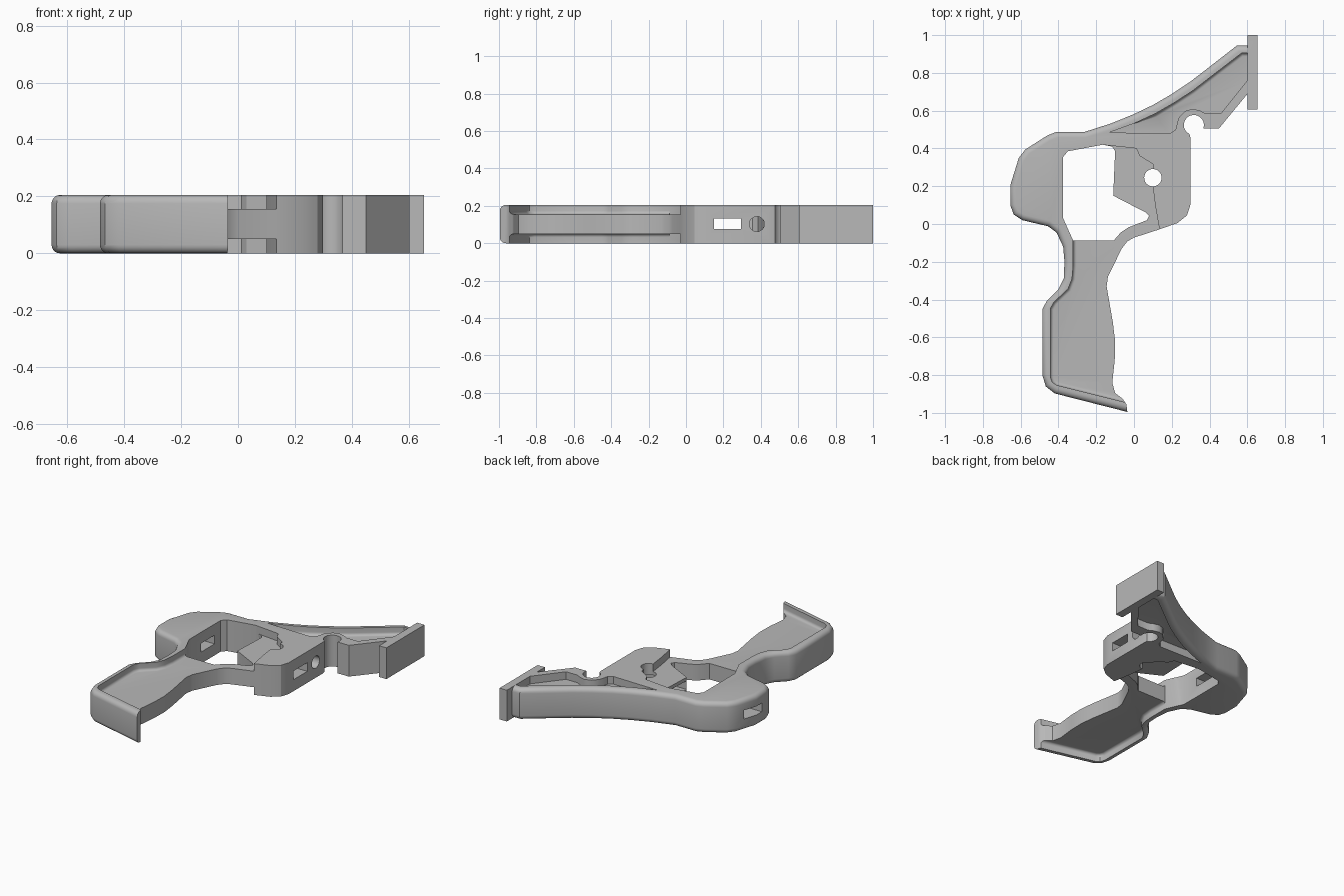
import bpy, bmesh, math
from mathutils import Matrix

if "Cube" in bpy.data.objects:
    bpy.data.objects.remove(bpy.data.objects["Cube"])

H = 0.205            # overall thickness
LO, HI = 0.05, 0.155  # faces of the thin web

grey = bpy.data.materials.new("plain grey")
grey.diffuse_color = (0.48, 0.48, 0.48, 1)
grey.use_nodes = True
grey.node_tree.nodes["Principled BSDF"].inputs["Base Color"].default_value = grey.diffuse_color


def finish(name, bm):
    bmesh.ops.recalc_face_normals(bm, faces=bm.faces)
    me = bpy.data.meshes.new(name)
    bm.to_mesh(me)
    bm.free()
    ob = bpy.data.objects.new(name, me)
    bpy.context.collection.objects.link(ob)
    me.materials.append(grey)
    return ob


def prism(name, pts, z0, z1, chain=0, radius=0.0, round_z=()):
    """Extruded outline; the first `chain` edges are rounded at heights round_z."""
    bm = bmesh.new()
    low = [bm.verts.new((x, y, z0)) for x, y in pts]
    top = [bm.verts.new((x, y, z1)) for x, y in pts]
    n = len(pts)
    bm.faces.new(low[::-1])
    bm.faces.new(top)
    for i in range(n):
        j = (i + 1) % n
        bm.faces.new((low[i], low[j], top[j], top[i]))
    bmesh.ops.recalc_face_normals(bm, faces=bm.faces)
    edges = []
    for z in round_z:
        ring = low if z == z0 else top
        edges += [bm.edges.get((ring[i], ring[i + 1])) for i in range(chain)]
    if edges:
        bmesh.ops.bevel(bm, geom=edges, offset=radius, segments=5,
                        profile=0.5, affect='EDGES', clamp_overlap=False)
    return finish(name, bm)


def rod(name, r, length, loc, axis):
    bm = bmesh.new()
    m = Matrix.Translation(loc)
    if axis == 'X':
        m = m @ Matrix.Rotation(math.pi / 2, 4, 'Y')
    bmesh.ops.create_cone(bm, cap_ends=True, segments=32, radius1=r,
                          radius2=r, depth=length, matrix=m)
    return finish(name, bm)


def combine(ob, other, op):
    mod = ob.modifiers.new(op, 'BOOLEAN')
    mod.operation, mod.object, mod.solver = op, other, 'EXACT'
    bpy.context.view_layer.objects.active = ob
    bpy.ops.object.modifier_apply(modifier=mod.name)
    bpy.data.objects.remove(other, do_unlink=True)


# Frame outline: rounded outer side first (arm, grip back, handle)
outer = [(0.62, 0.945), (0.545, 0.945), (0.40, 0.832), (0.30, 0.755),
         (0.20, 0.688), (0.10, 0.63), (0.0, 0.582), (-0.12, 0.533),
         (-0.26, 0.488), (-0.41, 0.488), (-0.46, 0.468), (-0.575, 0.395),
         (-0.61, 0.35), (-0.655, 0.205), (-0.655, 0.10), (-0.637, 0.05),
         (-0.59, 0.02), (-0.455, -0.012), (-0.41, -0.045), (-0.375, -0.12),
         (-0.368, -0.20), (-0.372, -0.29), (-0.40, -0.345), (-0.46, -0.405),
         (-0.485, -0.45), (-0.485, -0.80), (-0.467, -0.86), (-0.42, -0.897),
         (-0.035, -0.995)]
inner = [(-0.04, -0.955), (-0.06, -0.925), (-0.10, -0.895), (-0.115, -0.84),
         (-0.102, -0.72), (-0.10, -0.62), (-0.112, -0.52), (-0.145, -0.33),
         (-0.138, -0.28), (-0.065, -0.13), (-0.035, -0.092), (0.0, -0.072),
         (0.13, -0.03), (0.23, 0.005), (0.28, 0.045), (0.298, 0.10), (0.298, 0.46)]
notch = [(0.317 + 0.053 * math.cos(math.radians(a)),
          0.524 + 0.053 * math.sin(math.radians(a))) for a in range(244, -21, -12)]
foot = [(0.45, 0.506), (0.62, 0.712)]
frame = prism("frame", outer + inner + notch + foot, 0, H,
              len(outer) - 1, 0.03, (0, H))

# Central opening
window = [(-0.375, 0.355), (-0.35, 0.385), (-0.165, 0.42), (-0.115, 0.41),
          (-0.10, 0.385), (-0.11, 0.15), (0.06, 0.062), (0.08, 0.042),
          (0.068, 0.02), (-0.03, -0.018), (-0.07, -0.045), (-0.108, -0.088),
          (-0.322, -0.088), (-0.375, 0.03)]
combine(frame, prism("window_cutter", window, -0.1, 0.4), 'DIFFERENCE')

# Recesses on both faces: handle plus centre, and arm
handle_pocket = [(0.05, -0.968), (-0.41, -0.853), (-0.432, -0.838), (-0.443, -0.81),
                 (-0.443, -0.45), (-0.425, -0.415), (-0.35, -0.345),
                 (-0.328, -0.29), (-0.322, -0.22), (-0.322, -0.082),
                 (-0.25, 0.1), (-0.17, 0.40), (-0.15, 0.4175), (-0.06, 0.408),
                 (0.012, 0.40), (0.03, 0.36), (0.10, 0.318), (0.10, 0.20),
                 (0.112, 0.10), (0.135, -0.03), (0.15, -0.1), (0.05, -0.3)]
arm_pocket = [(0.70, 0.905), (0.57, 0.905), (0.41, 0.782), (0.31, 0.705),
              (0.21, 0.64), (0.11, 0.583), (0.0, 0.532), (-0.13, 0.485),
              (0.19, 0.478), (0.22, 0.50), (0.235, 0.56), (0.27, 0.598),
              (0.31, 0.61), (0.35, 0.60), (0.378, 0.585), (0.46, 0.585),
              (0.60, 0.76), (0.70, 0.88)]
for pts, chain in ((handle_pocket, 9), (arm_pocket, 6)):
    for z0, z1, zr in ((HI, 0.4, HI), (-0.2, LO, LO)):
        combine(frame, prism("pocket_cutter", pts, z0, z1, chain, 0.018, (zr,)),
                'DIFFERENCE')

# Cross slot through both sides, pin hole and side screw hole
slot = [(-1, 0.15), (1, 0.15), (1, 0.293), (-1, 0.293)]
combine(frame, prism("slot_cutter", slot, 0.075, 0.132), 'DIFFERENCE')
combine(frame, rod("pin_cutter", 0.046, 1, (0.10, 0.245, 0.1), 'Z'), 'DIFFERENCE')
combine(frame, rod("screw_cutter", 0.04, 0.63, (0.185, 0.379, 0.1025), 'X'), 'DIFFERENCE')

# End plate on the arm
plate = [(0.60, 0.605), (0.653, 0.605), (0.653, 1.0), (0.60, 1.0)]
combine(frame, prism("end_plate", plate, 0, H), 'UNION')

bpy.ops.object.select_all(action='DESELECT')
frame.select_set(True)
bpy.context.view_layer.objects.active = frame
bpy.ops.object.shade_smooth_by_angle(angle=math.radians(32))
